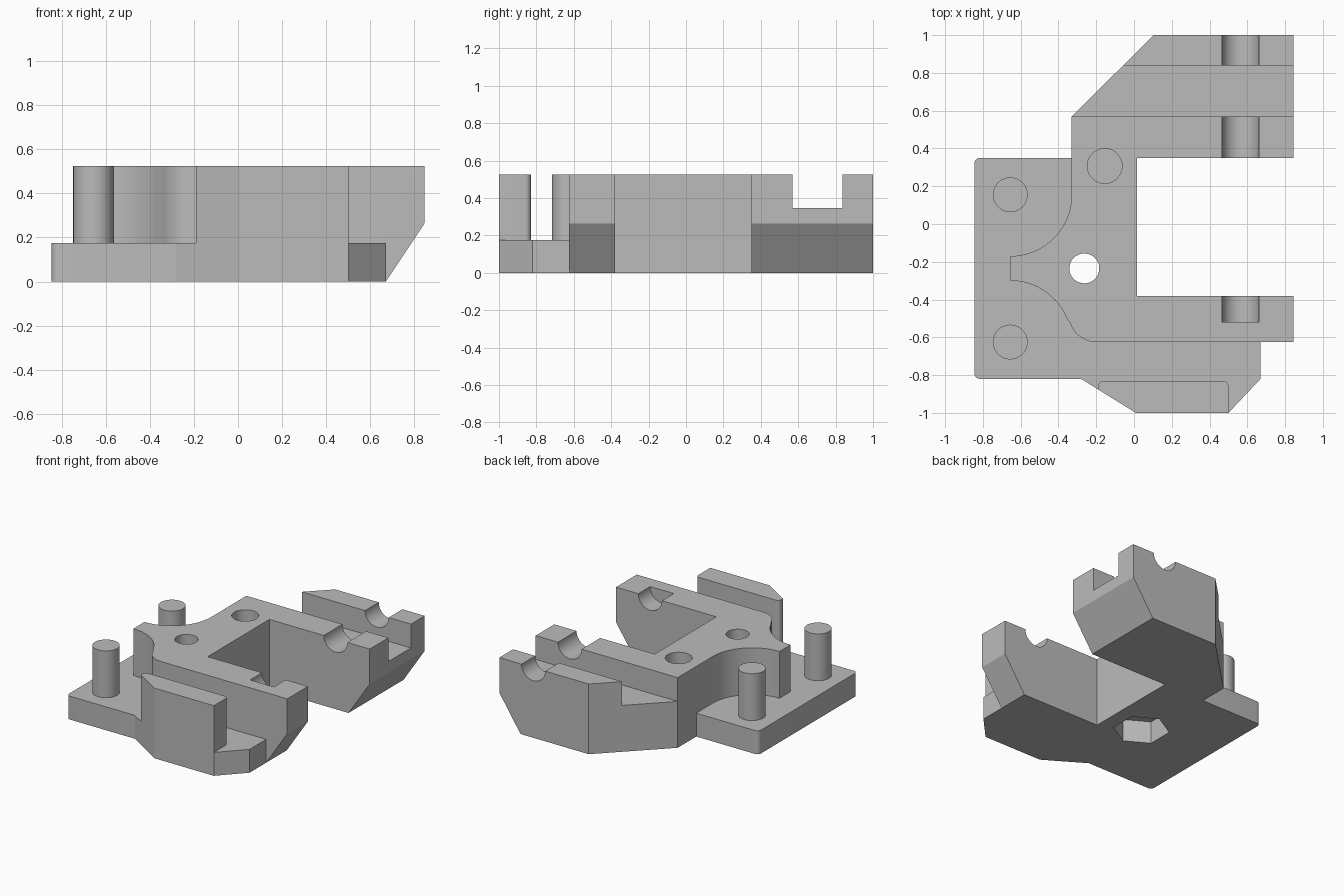
import bpy, bmesh
from math import sin, cos, radians

if "Cube" in bpy.data.objects:
    bpy.data.objects.remove(bpy.data.objects["Cube"], do_unlink=True)

grey = bpy.data.materials.new("plain_grey")
grey.use_nodes = True
COLOUR = (0.5, 0.5, 0.5, 1)
grey.diffuse_color = COLOUR
grey.node_tree.nodes["Principled BSDF"].inputs["Base Color"].default_value = COLOUR

TOP, BASE = 0.525, 0.175


def arc(cx, cy, r, start, end, steps=12):
    angles = [radians(start + (end - start) * i / steps) for i in range(steps + 1)]
    return [(cx + r * cos(a), cy + r * sin(a)) for a in angles]


def circle(cx, cy, r, steps=48, turn=0):
    return arc(cx, cy, r, turn, turn + 360, steps)[:-1]


def prism(name, outline, low, high, along="z"):
    """Extrude an outline (x, y) along z, or (x, z) along y."""
    bm = bmesh.new()
    place = lambda a, b, h: (a, b, h) if along == "z" else (a, h, b)
    rings = [[bm.verts.new(place(a, b, h)) for a, b in outline] for h in (low, high)]
    for ring in rings:
        bm.faces.new(ring)
    n = len(outline)
    for i in range(n):
        j = (i + 1) % n
        bm.faces.new((rings[0][i], rings[0][j], rings[1][j], rings[1][i]))
    bmesh.ops.recalc_face_normals(bm, faces=bm.faces)
    mesh = bpy.data.meshes.new(name)
    bm.to_mesh(mesh)
    bm.free()
    mesh.materials.append(grey)
    obj = bpy.data.objects.new(name, mesh)
    bpy.context.collection.objects.link(obj)
    return obj


def combine(target, tool, operation):
    """Apply a boolean and discard the tool object."""
    mod = target.modifiers.new("boolean", "BOOLEAN")
    mod.object, mod.operation, mod.solver = tool, operation, "EXACT"
    bpy.context.view_layer.update()
    graph = bpy.context.evaluated_depsgraph_get()
    mesh = bpy.data.meshes.new_from_object(target.evaluated_get(graph))
    target.modifiers.clear()
    target.data = mesh
    bpy.data.objects.remove(tool, do_unlink=True)


# Main block, its left side scooped around the two pins
PIN_X, PIN_YS, SCOOP = -0.655, (0.155, -0.625), 0.325
block = [(-0.33, 0.57), (0.105, 1), (0.845, 1), (0.845, -0.625)]
block += arc(-0.2, -0.48, 0.145, 270, 198, 10)
block += arc(PIN_X, PIN_YS[1], SCOOP, 18, 90, 14)[1:]
block += arc(PIN_X, PIN_YS[0], SCOOP, 270, 360, 16)
body = prism("bracket_body", block, 0, TOP)

# Low base plate with rounded left corners
base = arc(-0.815, -0.79, 0.03, 180, 270, 6)
base += [(-0.28, -0.82), (0.01, -1), (0.5, -1), (0.67, -0.82), (0.67, -0.5), (-0.1, -0.5), (-0.1, 0.35)]
base += arc(-0.815, 0.32, 0.03, 90, 180, 6)
combine(body, prism("base_plate", base, 0, BASE), "UNION")

# Upright front wall
wall = [(-0.19, -0.876), (0.01, -1), (0.5, -1)]
wall += arc(0.47, -0.86, 0.03, 0, 90, 6) + arc(-0.16, -0.86, 0.03, 90, 180, 6)
combine(body, prism("front_wall", wall, 0, TOP), "UNION")

# Cuts running front to back: slot, arm chamfer, rod grooves, rear channel
slot = [(0.015, -0.1), (1, -0.1), (1, 0.7), (0.015, 0.7)]
chamfer = [(0.67, 0), (0.845, 0.263), (1, 0.263), (1, -0.1), (0.6035, -0.1)]
channel = [(-0.6, 0.347), (1, 0.347), (1, 0.7), (-0.6, 0.7)]
rod = circle(0.563, TOP, 0.098)
for name, outline, low, high in (
    ("slot", slot, -0.38, 0.35),
    ("chamfer", chamfer, -0.7, 1.1),
    ("channel", channel, 0.57, 0.838),
    ("rear_groove", rod, 0.3, 1.1),
    ("front_groove", rod, -0.52, -0.3),
):
    combine(body, prism(name, outline, low, high, "y"), "DIFFERENCE")

# Vertical cuts: blind pin socket, bolt hole and hexagonal nut pocket
for name, outline, low, high in (
    ("pin_socket", circle(-0.155, 0.307, 0.092), BASE, 0.7),
    ("bolt_hole", circle(-0.263, -0.235, 0.079), -0.1, 0.7),
    ("nut_pocket", circle(-0.263, -0.235, 0.195, 6, 30), -0.1, 0.17),
):
    combine(body, prism(name, outline, low, high), "DIFFERENCE")

# Locating pins
pins = [prism(name, circle(PIN_X, y, 0.092), BASE - 0.01, TOP)
        for name, y in zip(("rear_pin", "front_pin"), PIN_YS)]

# Smooth curved walls, crisp edges
for obj in [body] + pins:
    bpy.ops.object.select_all(action="DESELECT")
    obj.select_set(True)
    bpy.context.view_layer.objects.active = obj
    bpy.ops.object.shade_smooth_by_angle(angle=radians(20))
